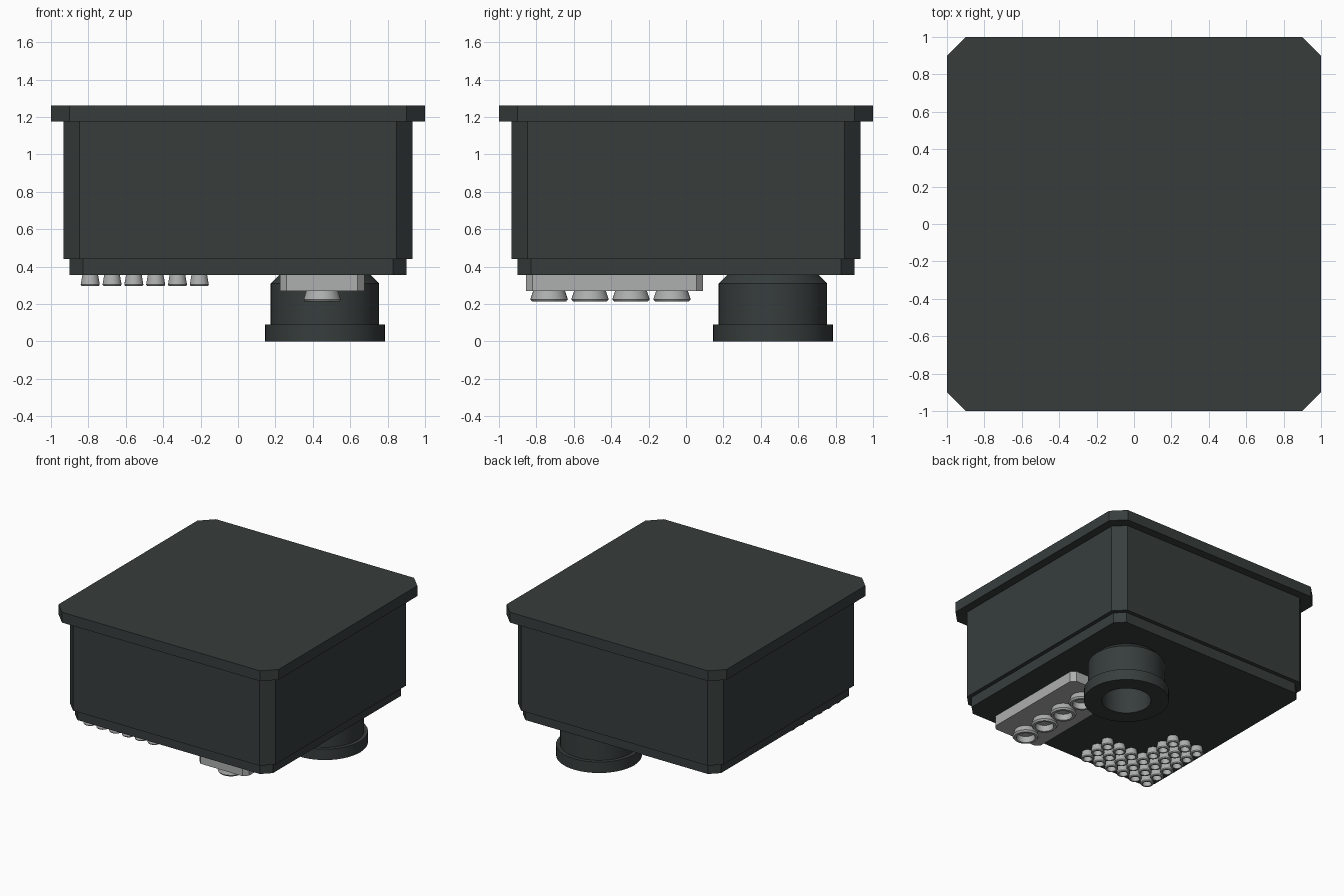
import bpy
import bmesh
import math

cube = bpy.data.objects.get("Cube")
if cube:
    bpy.data.objects.remove(cube, do_unlink=True)


def make_material(name, color):
    mat = bpy.data.materials.new(name)
    mat.use_nodes = True
    mat.diffuse_color = color
    mat.node_tree.nodes["Principled BSDF"].inputs["Base Color"].default_value = color
    return mat


dark = make_material("dark slate", (0.038, 0.047, 0.046, 1))
grey = make_material("light grey", (0.42, 0.425, 0.425, 1))


def finish(bm, name, mat, smooth=False):
    bmesh.ops.recalc_face_normals(bm, faces=bm.faces)
    mesh = bpy.data.meshes.new(name)
    bm.to_mesh(mesh)
    bm.free()
    mesh.materials.append(mat)
    obj = bpy.data.objects.new(name, mesh)
    bpy.context.collection.objects.link(obj)
    if smooth:
        bpy.ops.object.select_all(action="DESELECT")
        obj.select_set(True)
        bpy.context.view_layer.objects.active = obj
        bpy.ops.object.shade_smooth_by_angle(angle=math.radians(30))
    return obj


def chamfered_slab(name, mat, center, half, z0, z1, cut):
    """Box whose four upright corners are cut off."""
    cx, cy = center
    hx, hy = half
    outline = []
    for sx, sy in ((1, 1), (-1, 1), (-1, -1), (1, -1)):
        pair = [(sx * hx, sy * (hy - cut)), (sx * (hx - cut), sy * hy)]
        outline += pair if sx * sy > 0 else pair[::-1]
    bm = bmesh.new()
    face = bm.faces.new([bm.verts.new((cx + x, cy + y, z0)) for x, y in outline])
    top = bmesh.ops.extrude_face_region(bm, geom=[face], use_keep_orig=True)["geom"]
    for v in top:
        if isinstance(v, bmesh.types.BMVert):
            v.co.z = z1
    return finish(bm, name, mat)


def turned_parts(name, mat, profile, centers, sides):
    """Spin a radius/height profile, closing both ends, at each center."""
    bm = bmesh.new()
    for cx, cy in centers:
        rings = []
        for r, z in profile:
            angles = [math.tau * i / sides for i in range(sides)]
            rings.append([bm.verts.new((cx + r * math.cos(a), cy + r * math.sin(a), z))
                          for a in angles])
        for low, high in zip(rings, rings[1:]):
            for i in range(sides):
                j = (i + 1) % sides
                bm.faces.new((low[i], low[j], high[j], high[i]))
        bm.faces.new(rings[0])
        bm.faces.new(rings[-1])
    return finish(bm, name, mat, smooth=True)


# Stacked housing
chamfered_slab("base_plate", dark, (0, 0), (0.9, 0.9), 0.355, 0.44, 0.07)
chamfered_slab("housing", dark, (0, 0), (0.932, 0.932), 0.44, 1.175, 0.085)
chamfered_slab("lid", dark, (0, 0), (1, 1), 1.175, 1.26, 0.1)

# Hollow round port with a flange
turned_parts("round_port", dark,
             [(0.245, 0.355), (0.29, 0.31), (0.29, 0.09), (0.32, 0.09),
              (0.32, 0), (0.185, 0), (0.185, 0.3)],
             [(0.465, 0.465)], 48)

# Strip with four flared sockets
chamfered_slab("socket_strip", grey, (0.45, -0.383), (0.225, 0.473), 0.27, 0.355, 0.035)
turned_parts("strip_sockets", grey,
             [(0.085, 0.27), (0.1, 0.225), (0.09, 0.212), (0.07, 0.212), (0.065, 0.26)],
             [(0.45, -0.732 + 0.219 * i) for i in range(4)], 32)

# L-shaped field of small hollow pins
step = 0.1166
pins = [(-0.79 + step * i, -0.79 + step * j)
        for i in range(6) for j in range(6) if i < 3 or j < 3]
turned_parts("contact_pins", grey,
             [(0.042, 0.355), (0.051, 0.303), (0.046, 0.296), (0.034, 0.296), (0.032, 0.335)],
             pins, 24)
